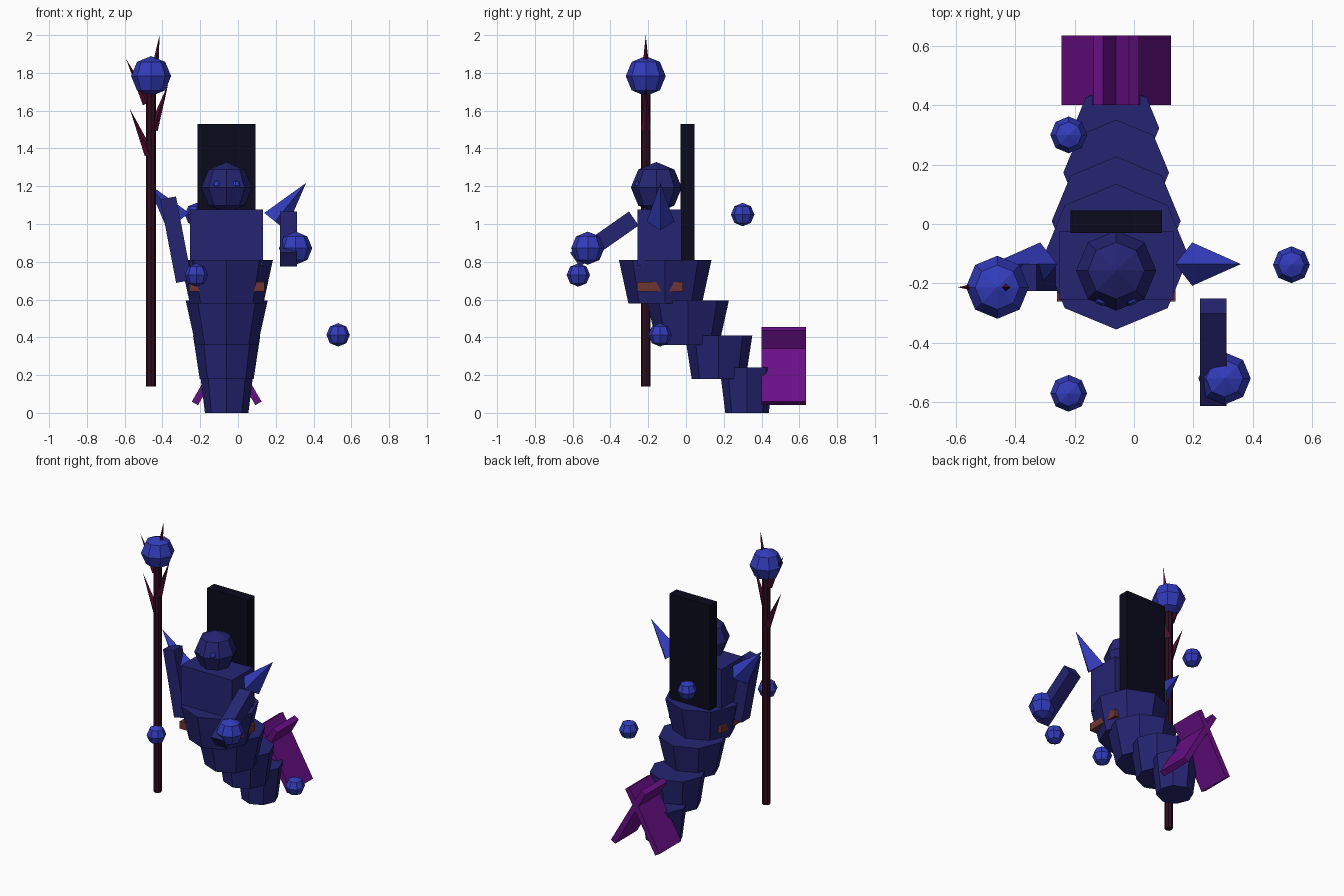
import bpy, bmesh
from math import radians
from mathutils import Matrix, Vector

if "Cube" in bpy.data.objects:
    bpy.data.objects.remove(bpy.data.objects["Cube"], do_unlink=True)

MID = -0.06  # the body's own centre line


def material(name, rgb):
    m = bpy.data.materials.new(name)
    m.use_nodes = True
    m.diffuse_color = (*rgb, 1)
    m.node_tree.nodes["Principled BSDF"].inputs["Base Color"].default_value = (*rgb, 1)
    return m


NAVY = material("navy", (0.018, 0.018, 0.17))
BLUE = material("bright blue", (0.032, 0.045, 0.5))
BLACK = material("near black", (0.003, 0.003, 0.012))
PURPLE = material("purple", (0.14, 0.005, 0.24))
RUST = material("rust", (0.16, 0.035, 0.03))
MAROON = material("dark maroon", (0.03, 0.004, 0.013))
CRIMSON = material("crimson", (0.08, 0.004, 0.026))


def finish(bm, name, mat, matrix):
    me = bpy.data.meshes.new(name)
    bmesh.ops.recalc_face_normals(bm, faces=bm.faces)
    bm.to_mesh(me)
    bm.free()
    me.materials.append(mat)
    ob = bpy.data.objects.new(name, me)
    ob.matrix_world = matrix
    bpy.context.collection.objects.link(ob)
    return ob


def box(name, mat, centre, size, angle=0, axis="X"):
    bm = bmesh.new()
    bmesh.ops.create_cube(bm, size=1)
    bmesh.ops.scale(bm, vec=size, verts=bm.verts)
    turn = Matrix.Rotation(radians(angle), 4, axis)
    return finish(bm, name, mat, Matrix.Translation(centre) @ turn)


def ball(name, mat, centre, radius):
    bm = bmesh.new()
    bmesh.ops.create_uvsphere(bm, u_segments=8, v_segments=4, radius=radius)
    return finish(bm, name, mat, Matrix.Translation(centre))


def cone(name, mat, start, end, r1, r2=0, sides=8):
    """Cone or tapered prism from start to end, leaning in the xz plane."""
    a, b = Vector(start), Vector(end)
    d = b - a
    bm = bmesh.new()
    bmesh.ops.create_cone(bm, cap_ends=True, segments=sides, radius1=r1,
                          radius2=r2, depth=d.length)
    bmesh.ops.remove_doubles(bm, verts=bm.verts, dist=1e-5)
    turn = Vector((0, 0, 1)).rotation_difference(d).to_matrix().to_4x4()
    return finish(bm, name, mat, Matrix.Translation((a + b) / 2) @ turn)


# Tail: four overlapping tapered segments stepping backwards
for i, (y, low, high, r_low, r_high) in enumerate([
        (-0.11, 0.58, 0.81, 0.195, 0.245),
        (0.01, 0.36, 0.595, 0.165, 0.217),
        (0.173, 0.18, 0.41, 0.143, 0.178),
        (0.323, 0, 0.24, 0.115, 0.145)]):
    cone(f"tail_segment_{i + 1}", NAVY, (MID, y, low), (MID, y, high), r_low, r_high)

# Tail fins: two crossing slabs
for side, label in ((-1, "right"), (1, "left")):
    box(f"tail_fin_{label}", PURPLE, (MID + side * 0.054, 0.518, 0.248),
        (0.038, 0.235, 0.457), -side * 30, "Y")

# Body
box("torso", NAVY, (MID, -0.14, 0.928), (0.386, 0.232, 0.295))
box("belt", RUST, (MID, -0.138, 0.667), (0.4, 0.245, 0.05))
box("back_slab", BLACK, (MID, 0.008, 1.155), (0.307, 0.075, 0.75))
ball("head", NAVY, (MID, -0.157, 1.193), 0.135)

# Eyes and shoulder spikes
for side, label in ((-1, "right"), (1, "left")):
    ball(f"eye_{label}", BLUE, (MID + side * 0.047, -0.248, 1.205), 0.028)
    cone(f"shoulder_spike_{label}", BLUE, (MID + side * 0.256, -0.135, 1.013),
         (MID + side * 0.42, -0.135, 1.217), 0.073, sides=4)

# Arms and left hand
box("arm_right", NAVY, (-0.328, -0.18, 0.917), (0.085, 0.09, 0.45), -10.8, "Y")
box("arm_left", NAVY, (0.267, -0.432, 0.92), (0.09, 0.38, 0.09), 35, "X")
ball("hand_left", BLUE, (0.305, -0.52, 0.872), 0.088)

# Staff with its orb and thorns
SX, SY = -0.46, -0.213
cone("staff", MAROON, (SX, SY, 0.14), (SX, SY, 1.72), 0.026, 0.026)
ball("staff_orb", BLUE, (SX, SY, 1.783), 0.106)
for i, (x1, z1, x2, z2) in enumerate([
        (-0.47, 1.37, -0.573, 1.61), (-0.45, 1.5, -0.37, 1.74),
        (-0.48, 1.64, -0.593, 1.875), (-0.45, 1.75, -0.415, 2.0)]):
    cone(f"staff_thorn_{i + 1}", CRIMSON, (x1, SY, z1), (x2, SY, z2), 0.026, sides=4)

# Small floating orbs
for i, spot in enumerate([(-0.22, -0.57, 0.73), (-0.22, 0.3, 1.05), (0.53, -0.137, 0.413)]):
    ball(f"floating_orb_{i + 1}", BLUE, spot, 0.062)
